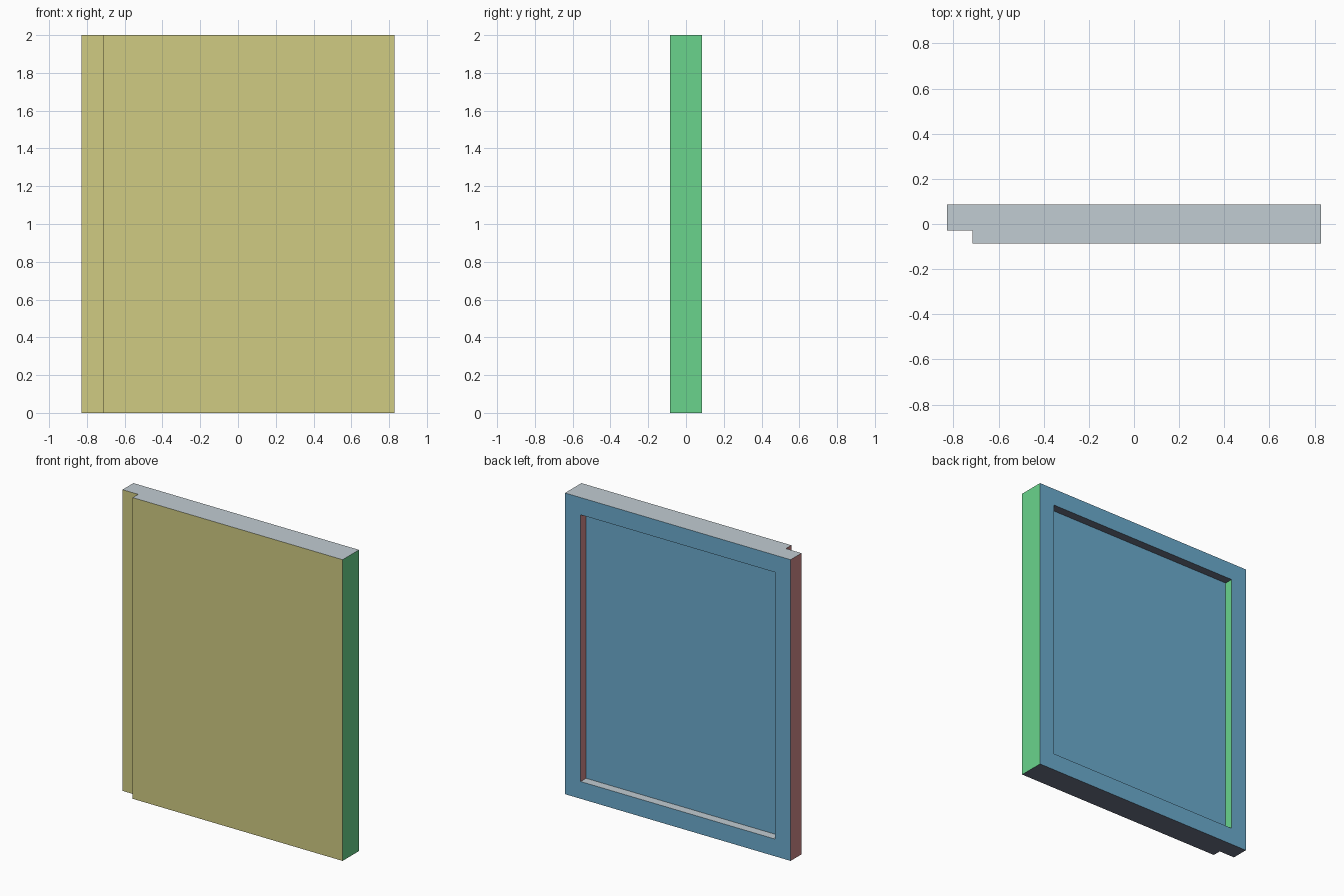
import bpy, bmesh
from mathutils import Vector

if "Cube" in bpy.data.objects:
    bpy.data.objects.remove(bpy.data.objects["Cube"])

U = 2 / 35                      # module: panel is 29 x 3 x 35 modules
X, Y, H = 14.5 * U, 1.5 * U, 2.0


def linear(c):
    c /= 255
    return c / 12.92 if c <= 0.04045 else ((c + 0.055) / 1.055) ** 2.4


# One colour for each facing direction
SIDES = [
    ("front_yellow", (0, -1, 0), (208, 203, 130)),
    ("right_green", (1, 0, 0), (106, 212, 140)),
    ("back_blue", (0, 1, 0), (108, 172, 206)),
    ("left_red", (-1, 0, 0), (208, 138, 138)),
    ("top_grey", (0, 0, 1), (193, 204, 210)),
    ("bottom_slate", (0, 0, -1), (108, 115, 133)),
]

# Panel body: plan outline with a rebate on the front left edge
outline = [(-X, -Y + U), (-X + 2 * U, -Y + U), (-X + 2 * U, -Y),
           (X, -Y), (X, Y), (-X, Y)]
bm = bmesh.new()
base = bm.faces.new([bm.verts.new((x, y, 0)) for x, y in outline])
ext = bmesh.ops.extrude_face_region(bm, geom=[base], use_keep_orig=True)
bmesh.ops.translate(bm, vec=(0, 0, H),
                    verts=[v for v in ext["geom"] if isinstance(v, bmesh.types.BMVert)])
bmesh.ops.recalc_face_normals(bm, faces=bm.faces)

# Recess in the back
back = next(f for f in bm.faces if f.normal.y > 0.9)
bmesh.ops.inset_region(bm, faces=[back], thickness=2 * U, use_even_offset=True)
floor = bmesh.ops.extrude_discrete_faces(bm, faces=[back])["faces"][0]
bmesh.ops.translate(bm, vec=(0, -U, 0), verts=floor.verts)
bm.normal_update()

# Colour each face by its direction
for f in bm.faces:
    f.material_index = max(range(6), key=lambda i: f.normal.dot(Vector(SIDES[i][1])))

mesh = bpy.data.meshes.new("door_panel")
bm.to_mesh(mesh)
bm.free()
for name, _, rgb in SIDES:
    mat = bpy.data.materials.new(name)
    mat.diffuse_color = (*[linear(c) for c in rgb], 1)
    mat.use_nodes = True
    mat.node_tree.nodes["Principled BSDF"].inputs["Base Color"].default_value = mat.diffuse_color
    mesh.materials.append(mat)
panel = bpy.data.objects.new("door_panel", mesh)
bpy.context.collection.objects.link(panel)
